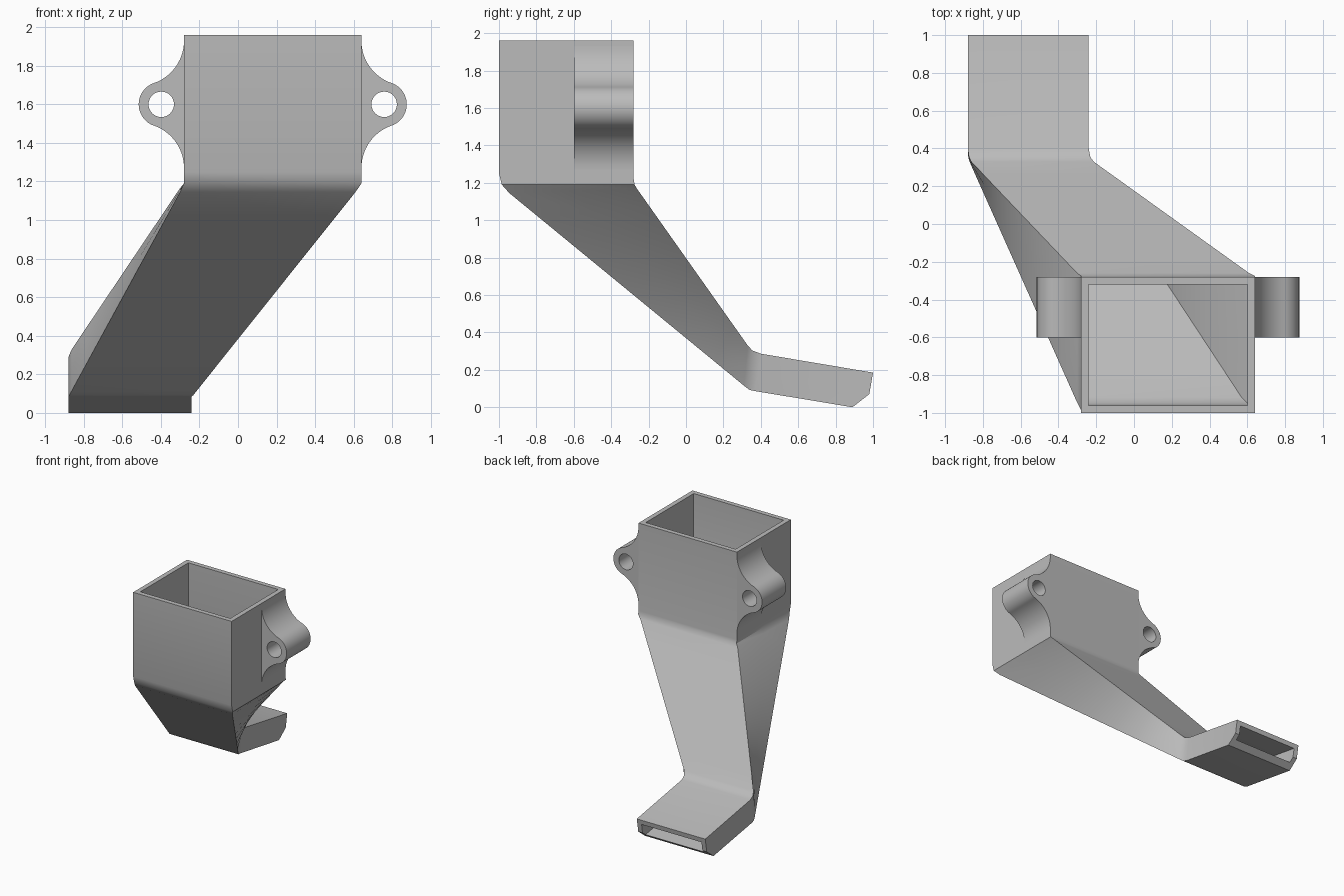
import bpy, bmesh, math
from mathutils import Vector

cube = bpy.data.objects.get("Cube")
if cube:
    bpy.data.objects.remove(cube)

grey = bpy.data.materials.new("plain grey")
grey.use_nodes = True
colour = (0.5, 0.5, 0.5, 1)
grey.diffuse_color = colour
grey.node_tree.nodes["Principled BSDF"].inputs["Base Color"].default_value = colour

WALL = 0.04
TOP_X, LOW_X = Vector((-0.28, 0.64)), Vector((-0.88, -0.24))


def finish(bm, name):
    """Turn a bmesh into a shaded object."""
    bmesh.ops.recalc_face_normals(bm, faces=bm.faces)
    mesh = bpy.data.meshes.new(name)
    bm.to_mesh(mesh)
    bm.free()
    mesh.materials.append(grey)
    ob = bpy.data.objects.new(name, mesh)
    bpy.context.collection.objects.link(ob)
    bpy.ops.object.select_all(action="DESELECT")
    ob.select_set(True)
    bpy.context.view_layer.objects.active = ob
    bpy.ops.object.shade_smooth_by_angle(angle=math.radians(28))
    return ob


def offset(path, side):
    """Parallel copy of a side-view path, with mitred corners."""
    result = []
    for i, p in enumerate(path):
        a = (p - path[i - 1]) if i else (path[1] - p)
        b = (path[i + 1] - p) if i < len(path) - 1 else a
        na = Vector((-a.y, a.x)).normalized() * side
        nb = Vector((-b.y, b.x)).normalized() * side
        n = (na + nb).normalized()
        result.append(p + n * WALL / n.dot(na))
    return result


# Duct stations: sideways shift, front/under point (y, z), back/upper point (y, z)
stations = [
    (0, (-1, 1.96), (-0.28, 1.96)),
    (0, (-1, 1.25), (-0.28, 1.22)),
    (0, (-0.985, 1.19), (-0.275, 1.19)),
    (0.035, (-0.945, 1.145), (-0.26, 1.165)),
    (0.97, (0.31, 0.115), (0.33, 0.33)),
    (0.99, (0.34, 0.092), (0.355, 0.303)),
    (1, (0.37, 0.086), (0.4, 0.286)),
    (1, (0.89, 0), (1, 0.185)),
]
shift = [s[0] for s in stations]
front = [Vector(s[1]) for s in stations]
back = [Vector(s[2]) for s in stations]
in_front, in_back = offset(front, 1), offset(back, -1)
chin = Vector((0.98, 0.07))
# The inner skin meets the rim and the bevelled outlet
in_front[-1] = front[-1].lerp(chin, WALL / chin.y)
in_back[-1] = back[-1].lerp(chin, WALL / (back[-1] - chin).length)


def skin(bm, lower, upper, inset):
    """Loft six-sided rings along the duct and return its end rings."""
    rings = []

    def ring(t, lo, up, mid):
        x0, x1 = TOP_X.lerp(LOW_X, t)
        x0, x1 = x0 + inset, x1 - inset
        spots = [(x0, lo), (x1, lo), (x1, mid), (x1, up), (x0, up), (x0, mid)]
        rings.append([bm.verts.new((x, p.x, p.y)) for x, p in spots])

    last = len(shift) - 1
    for i in range(last + 1):
        mid = chin if i == last else lower[i].lerp(upper[i], 0.5)
        ring(shift[i], lower[i], upper[i], mid)
        if i == 3:  # extra rings in the long twisted stretch
            for k in range(1, 8):
                f = k / 8
                lo, up = lower[3].lerp(lower[4], f), upper[3].lerp(upper[4], f)
                ring(shift[3] + (shift[4] - shift[3]) * f, lo, up, lo.lerp(up, 0.5))
    for a, b in zip(rings, rings[1:]):
        join(bm, a, b)
    return rings[0], rings[-1]


def join(bm, a, b):
    for j in range(len(a)):
        k = (j + 1) % len(a)
        bm.faces.new((a[j], a[k], b[k], b[j]))


# Hollow duct with inlet rim and outlet rim
bm = bmesh.new()
outer = skin(bm, front, back, 0)
inner = skin(bm, in_front, in_back, WALL)
for a, b in zip(outer, inner):
    join(bm, a, b)
finish(bm, "duct")


# Mounting lugs: rounded ear, concave blends into the wall, through hole
def arc(cx, cz, r, start, end, n):
    return [(cx + r * math.cos(start + (end - start) * i / n),
             cz + r * math.sin(start + (end - start) * i / n)) for i in range(n + 1)]


EAR_X, EAR_Z, EAR_R, HOLE_R = 0.758, 1.6, 0.117, 0.066
RISE, BLEND = 0.33, 0.233
CENTRE = (TOP_X[0] + TOP_X[1]) / 2
blend_x = TOP_X[1] + BLEND
touch = math.atan2(RISE, blend_x - EAR_X)
outline = arc(blend_x, EAR_Z - RISE, BLEND, math.pi, math.pi - touch, 14)
outline += arc(EAR_X, EAR_Z, EAR_R, -touch, touch, 24)[1:]
outline += arc(blend_x, EAR_Z + RISE, BLEND, math.pi + touch, math.pi, 14)[1:]
hole = arc(EAR_X, EAR_Z, HOLE_R, 0, math.tau, 32)[:-1]

for name, sign in (("left_lug", 1), ("right_lug", -1)):
    bm = bmesh.new()
    edges = []
    for loop in (outline, hole):
        vs = [bm.verts.new((CENTRE + sign * (x - CENTRE), -0.6, z)) for x, z in loop]
        edges += [bm.edges.new((vs[i - 1], vs[i])) for i in range(len(vs))]
    bmesh.ops.triangle_fill(bm, edges=edges, use_beauty=True)
    ext = bmesh.ops.extrude_face_region(bm, geom=bm.faces[:], use_keep_orig=True)
    moved = [g for g in ext["geom"] if isinstance(g, bmesh.types.BMVert)]
    bmesh.ops.translate(bm, verts=moved, vec=(0, 0.32, 0))
    finish(bm, name)
